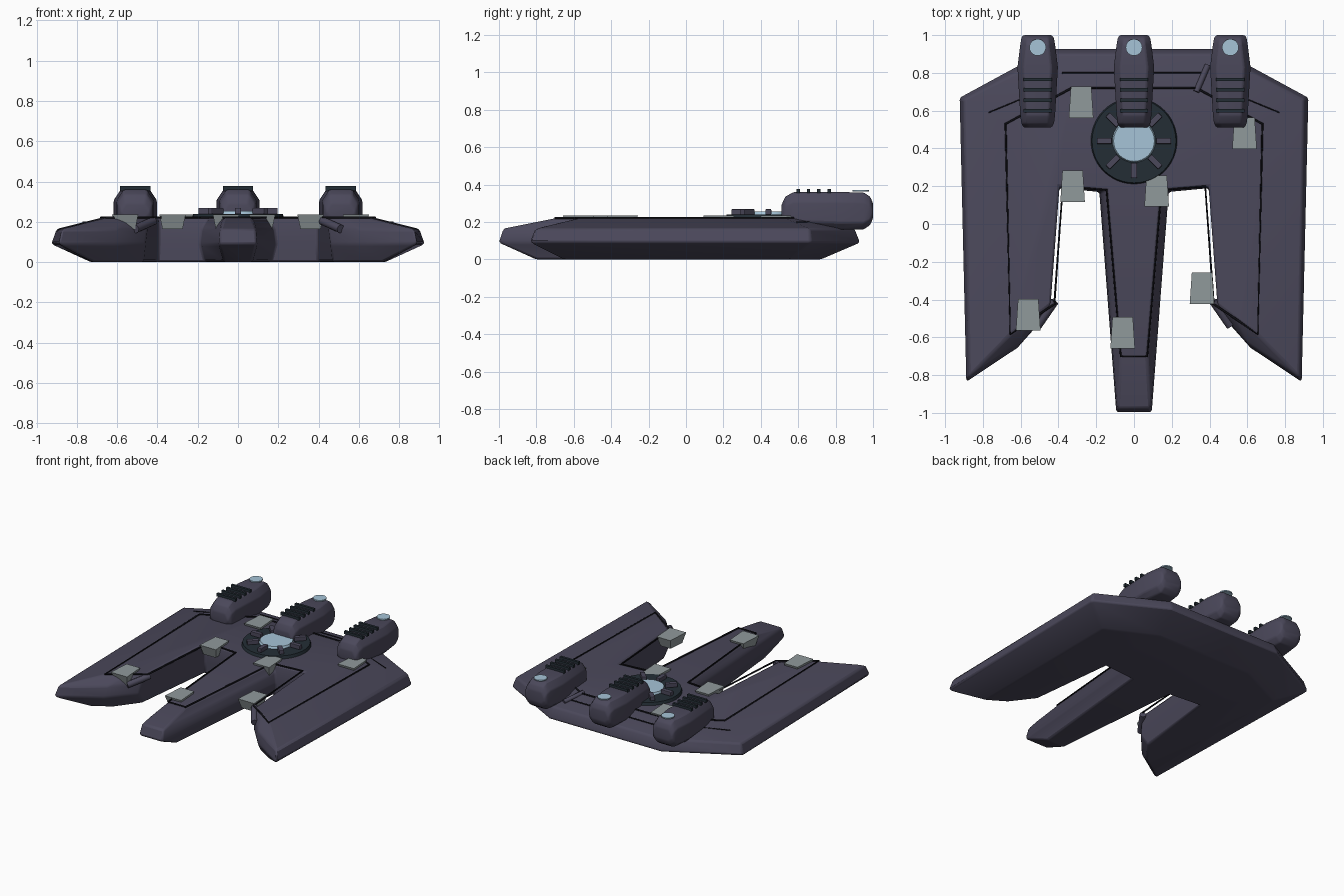
import bpy, bmesh, math
from mathutils import Matrix, Vector

if "Cube" in bpy.data.objects:
    bpy.data.objects.remove(bpy.data.objects["Cube"])


def material(name, rgb):
    m = bpy.data.materials.new(name)
    m.diffuse_color = (*rgb, 1)
    m.use_nodes = True
    m.node_tree.nodes["Principled BSDF"].inputs["Base Color"].default_value = m.diffuse_color
    return m


HULL = material("purple grey hull", (0.070, 0.065, 0.104))
DARK = material("dark teal", (0.017, 0.027, 0.036))
BLACK = material("black seam", (0.006, 0.006, 0.009))
GLASS = material("pale blue glass", (0.38, 0.55, 0.68))
GREY = material("light grey", (0.28, 0.32, 0.33))


def finish(bm, name, mat, smooth=None, bevel=0):
    bmesh.ops.recalc_face_normals(bm, faces=bm.faces)
    me = bpy.data.meshes.new(name)
    bm.to_mesh(me)
    bm.free()
    me.materials.append(mat)
    ob = bpy.data.objects.new(name, me)
    bpy.context.collection.objects.link(ob)
    if bevel:
        mod = ob.modifiers.new("soft edges", 'BEVEL')
        mod.width, mod.segments = bevel, 2
        mod.limit_method, mod.angle_limit = 'ANGLE', math.radians(20)
    if smooth:
        bpy.ops.object.select_all(action='DESELECT')
        ob.select_set(True)
        bpy.context.view_layer.objects.active = ob
        bpy.ops.object.shade_smooth_by_angle(angle=math.radians(smooth))
    return ob


def loft(rings, name, mat, smooth=None, bevel=0):
    """Skin a list of closed rings and cap both ends."""
    bm = bmesh.new()
    vs = [[bm.verts.new(p) for p in r] for r in rings]
    n = len(vs[0])
    for a, b in zip(vs, vs[1:]):
        for i in range(n):
            j = (i + 1) % n
            bm.faces.new((a[i], a[j], b[j], b[i]))
    bm.faces.new(vs[0][::-1])
    bm.faces.new(vs[-1])
    return finish(bm, name, mat, smooth, bevel)


def box(name, mat, loc, size, rot=0, bevel=0):
    bm = bmesh.new()
    bmesh.ops.create_cube(bm, size=1)
    bm.transform(Matrix.Translation(loc) @ Matrix.Rotation(rot, 4, 'Z') @ Matrix.Diagonal((*size, 1)))
    return finish(bm, name, mat, bevel=bevel)


def disc(name, mat, loc, r, h, r2=None, seg=32):
    bm = bmesh.new()
    bmesh.ops.create_cone(bm, cap_ends=True, segments=seg, radius1=r,
                          radius2=r if r2 is None else r2, depth=h)
    bm.transform(Matrix.Translation(loc))
    return finish(bm, name, mat, 30)


def pipe(name, mat, pts, r, closed=False, res=1):
    cu = bpy.data.curves.new(name, 'CURVE')
    cu.dimensions = '3D'
    cu.bevel_depth, cu.bevel_resolution, cu.use_fill_caps = r, res, True
    sp = cu.splines.new('POLY')
    sp.points.add(len(pts) - 1)
    for p, q in zip(sp.points, pts):
        p.co = (*q, 1)
    sp.use_cyclic_u = closed
    cu.materials.append(mat)
    ob = bpy.data.objects.new(name, cu)
    bpy.context.collection.objects.link(ob)


# Hull: right half outline at four heights, mirrored into a three-pronged body
LEVELS = (0.0, 0.09, 0.165, 0.22)
OUTLINE = [  # bottom, widest, shoulder, deck
    ((.38, .72), (.45, .93), (.44, .90), (.33, .72)),       # back corner
    ((.73, .55), (.927, .67), (.90, .66), (.68, .53)),      # rear side
    ((.72, -.66), (.89, -.84), (.875, -.81), (.655, -.585)),  # wing tip
    ((.59, -.58), (.62, -.66), (.60, -.63), (.55, -.51)),   # wing front
    ((.47, -.42), (.46, -.48), (.45, -.46), (.44, -.425)),  # wing inner
    ((.40, .19), (.395, .19), (.395, .19), (.395, .20)),    # notch outer
    ((.16, .17), (.185, .17), (.175, .17), (.145, .18)),    # notch inner
    ((.07, -.80), (.095, -1.0), (.088, -.975), (.07, -.70)),  # nose
]


def ring(k, z, shift=0):
    half = [(p[k][0] - (shift if i in (4, 5) else 0), p[k][1], z)
            for i, p in enumerate(OUTLINE)]
    return half + [(-x, y, z) for x, y, z in reversed(half)]


loft([ring(k, z) for k, z in enumerate(LEVELS)], "hull", HULL, 30, 0.012)

# Seam around the deck, standing slightly off the inner wing edges
pipe("deck_seam", BLACK, ring(3, 0.222, 0.018), 0.006, True)
pipe("rear_seam", BLACK, [(-.38, .80, .196), (.38, .80, .196)], 0.005)

# Engine pods with vent slats and a glowing cap
STATIONS = [  # y, half width, bottom, top, chamfer
    (.51, .072, .22, .29, .025), (.53, .086, .18, .335, .03), (.575, .092, .17, .36, .035),
    (.83, .107, .16, .36, .035), (.95, .092, .16, .358, .035), (.985, .086, .185, .335, .03),
    (1.0, .076, .22, .30, .025)]


def pod_ring(x, y, w, b, t, c):
    s = [(w, b + c), (w, t - c * 1.5), (w - c, t), (c - w, t),
         (-w, t - c * 1.5), (-w, b + c), (c - w, b), (w - c, b)]
    return [(x + u, y, z) for u, z in s]


for px, side in ((-.51, "left"), (0, "middle"), (.51, "right")):
    loft([pod_ring(px, *s) for s in STATIONS], side + "_engine_pod", HULL, 40, 0.008)
    for i in range(4):
        box(f"{side}_vent_slat_{i + 1}", DARK, (px, .60 + .055 * i, .366), (.15, .018, .022))
    disc(side + "_pod_light", GLASS, (px, .935, .367), .044, .008)

# Round canopy: dark collar, glass and radial clamps
CY = .44
disc("canopy_collar", DARK, (0, CY, .227), .23, .026, .222, 48)
disc("canopy_glass", GLASS, (0, CY, .247), .115, .016, .108, 32)
for i in range(8):
    a = i * math.pi / 4
    box(f"canopy_clamp_{i + 1}", HULL, (.157 * math.cos(a), CY + .157 * math.sin(a), .254),
        (.08, .032, .03), a, 0.004)

# Tapered grey hatches scattered over the deck
HATCHES = [(-.28, .645), (.585, .48), (-.325, .2), (.12, .175),
           (-.56, -.48), (-.06, -.575), (.36, -.34)]
for i, (hx, hy) in enumerate(HATCHES):
    low = [(hx + u, hy + v, .165) for u, v in ((-.05, -.06), (.05, -.06), (.04, .06), (-.04, .06))]
    top = [(hx + u, hy + v, .236) for u, v in ((-.065, -.083), (.065, -.083), (.054, .083), (-.054, .083))]
    loft([low, top], f"hatch_{i + 1}", GREY)

# Short struts on the rear slope and the wing fronts
pipe("rear_strut", HULL, [(.33, .70, .222), (.39, .84, .19)], 0.016, res=2)
for s, side in ((-1, "left"), (1, "right")):
    pipe(side + "_wing_strut", HULL, [(s * .42, -.41, .205), (s * .51, -.54, .165)], 0.022, res=2)
    pipe(side + "_rear_groove", BLACK, [(s * .60, .66, .20), (s * .77, .59, .199)], 0.003)
